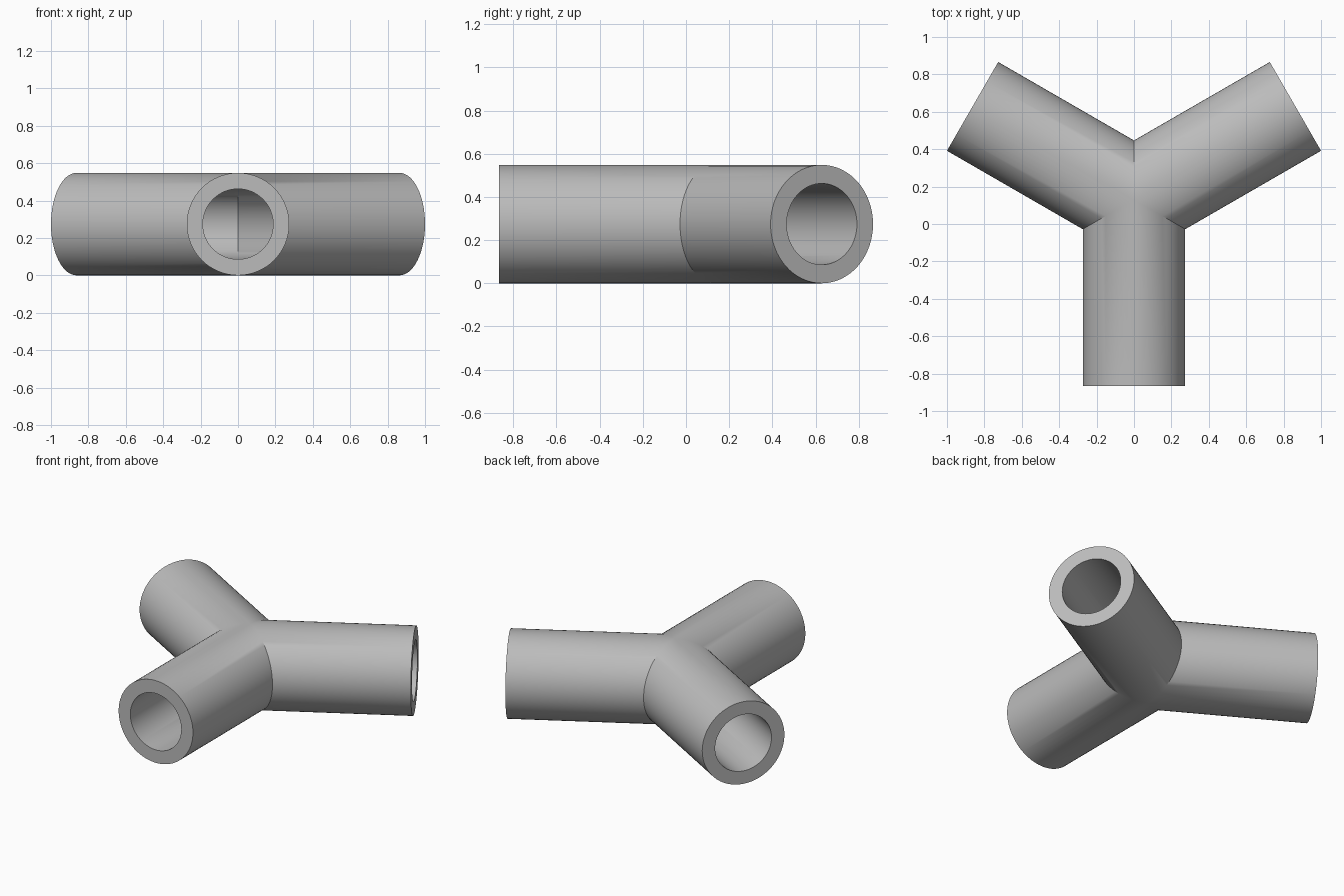
import bpy, bmesh, math
from mathutils import Vector

cube = bpy.data.objects.get("Cube")
if cube:
    bpy.data.objects.remove(cube)

OUTER, INNER = 0.274, 0.188
LENGTH, SIDES = 0.9965, 64
CENTRE = Vector((0, 0.1305, OUTER))

grey = bpy.data.materials.new("pipe_grey")
grey.use_nodes = True
colour = (0.5, 0.5, 0.5, 1)
grey.diffuse_color = colour
grey.node_tree.nodes["Principled BSDF"].inputs["Base Color"].default_value = colour

bm = bmesh.new()


def ring(heading, radius, mitred):
    """Circle across one arm: square at the mouth, mitred at the junction."""
    along = Vector((math.cos(heading), math.sin(heading), 0))
    side = Vector((-along.y, along.x, 0))
    verts = []
    for i in range(SIDES):
        a = math.tau * i / SIDES
        s = radius * math.sin(a)
        t = abs(s) / math.sqrt(3) if mitred else LENGTH
        verts.append(bm.verts.new(CENTRE + along * t + side * s
                                  + Vector((0, 0, radius * math.cos(a)))))
    return verts


def bridge(a, b):
    for i in range(SIDES):
        j = (i + 1) % SIDES
        bm.faces.new((a[i], a[j], b[j], b[i]))


# Three equal arms: outer wall, mouth rim and bore
for arm in range(3):
    heading = math.radians(-90 + 120 * arm)
    rings = [ring(heading, OUTER, True), ring(heading, OUTER, False),
             ring(heading, INNER, False), ring(heading, INNER, True)]
    for a, b in zip(rings, rings[1:]):
        bridge(a, b)

# Weld the arms along their mitres
bmesh.ops.remove_doubles(bm, verts=bm.verts, dist=0.0005)
bmesh.ops.recalc_face_normals(bm, faces=bm.faces)

# Outer and bore skins are separate shells joined by the rims
mesh = bpy.data.meshes.new("three_way_pipe")
bm.to_mesh(mesh)
bm.free()
mesh.materials.append(grey)
pipe = bpy.data.objects.new("three_way_pipe", mesh)
bpy.context.collection.objects.link(pipe)

bpy.ops.object.select_all(action="DESELECT")
pipe.select_set(True)
bpy.context.view_layer.objects.active = pipe
bpy.ops.object.shade_smooth_by_angle(angle=math.radians(30))
